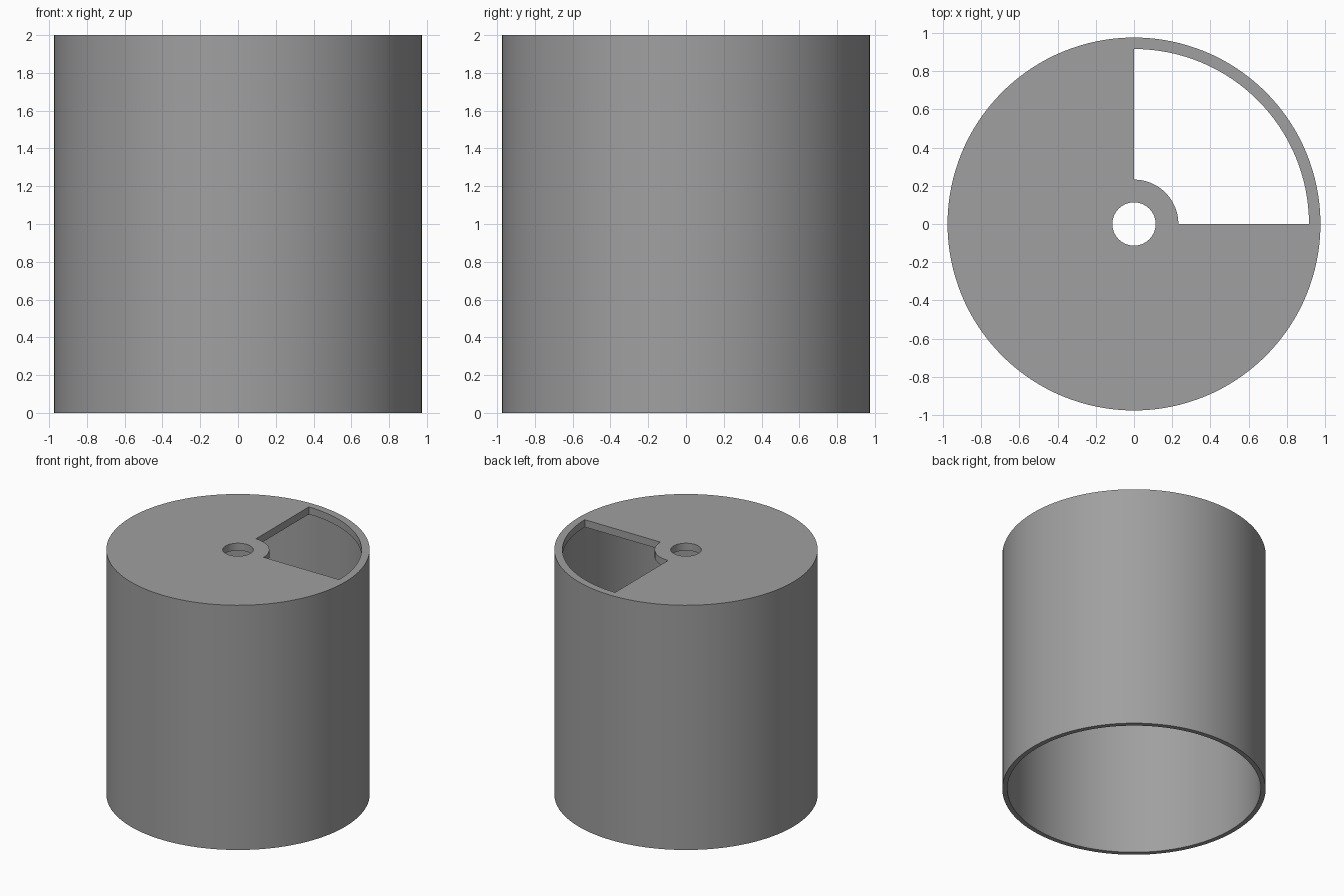
import bpy, bmesh, math

if "Cube" in bpy.data.objects:
    bpy.data.objects.remove(bpy.data.objects["Cube"])

SEG = 128
grey = bpy.data.materials.new("mid grey")
grey.diffuse_color = (0.35, 0.35, 0.35, 1)
grey.use_nodes = True
grey.node_tree.nodes["Principled BSDF"].inputs["Base Color"].default_value = grey.diffuse_color


def make_object(name, bm):
    bmesh.ops.recalc_face_normals(bm, faces=bm.faces[:])
    mesh = bpy.data.meshes.new(name)
    bm.to_mesh(mesh)
    bm.free()
    ob = bpy.data.objects.new(name, mesh)
    bpy.context.collection.objects.link(ob)
    mesh.materials.append(grey)
    return ob


def lathe(name, profile):
    """Revolve a closed (radius, height) profile around z."""
    bm = bmesh.new()
    rings = []
    for i in range(SEG):
        a = math.tau * i / SEG
        rings.append([bm.verts.new((r * math.cos(a), r * math.sin(a), z)) for r, z in profile])
    n = len(profile)
    for i in range(SEG):
        p, q = rings[i], rings[(i + 1) % SEG]
        for j in range(n):
            k = (j + 1) % n
            bm.faces.new((p[j], q[j], q[k], p[k]))
    return make_object(name, bm)


def sector_prism(name, r_in, r_out, z0, z1, steps):
    """Quarter ring block in the +x +y quadrant."""
    angles = [math.pi / 2 * i / steps for i in range(steps + 1)]
    outline = [(r_out * math.cos(a), r_out * math.sin(a)) for a in angles]
    outline += [(r_in * math.cos(a), r_in * math.sin(a)) for a in reversed(angles)]
    bm = bmesh.new()
    face = bm.faces.new([bm.verts.new((x, y, z0)) for x, y in outline])
    top = bmesh.ops.extrude_face_region(bm, geom=[face])["geom"]
    bmesh.ops.translate(bm, vec=(0, 0, z1 - z0),
                        verts=[v for v in top if isinstance(v, bmesh.types.BMVert)])
    return make_object(name, bm)


# Open-bottomed canister: thin wall, thin lid with a round centre hole
canister = lathe("canister", [(0.113, 2), (0.975, 2), (0.975, 0),
                              (0.938, 0), (0.938, 1.94), (0.113, 1.94)])

# Quarter window through the lid, leaving a hub and a narrow rim
cutter = sector_prism("window_cutter", 0.232, 0.915, 1.85, 2.1, SEG // 4)
cutter.hide_render = True
cut = canister.modifiers.new("window", 'BOOLEAN')
cut.operation = 'DIFFERENCE'
cut.solver = 'EXACT'
cut.object = cutter

bpy.ops.object.select_all(action='DESELECT')
canister.select_set(True)
bpy.context.view_layer.objects.active = canister
bpy.ops.object.modifier_apply(modifier=cut.name)
bpy.data.objects.remove(cutter)

# Smooth curved walls, crisp rims
bpy.ops.object.shade_smooth_by_angle(angle=math.radians(30))
